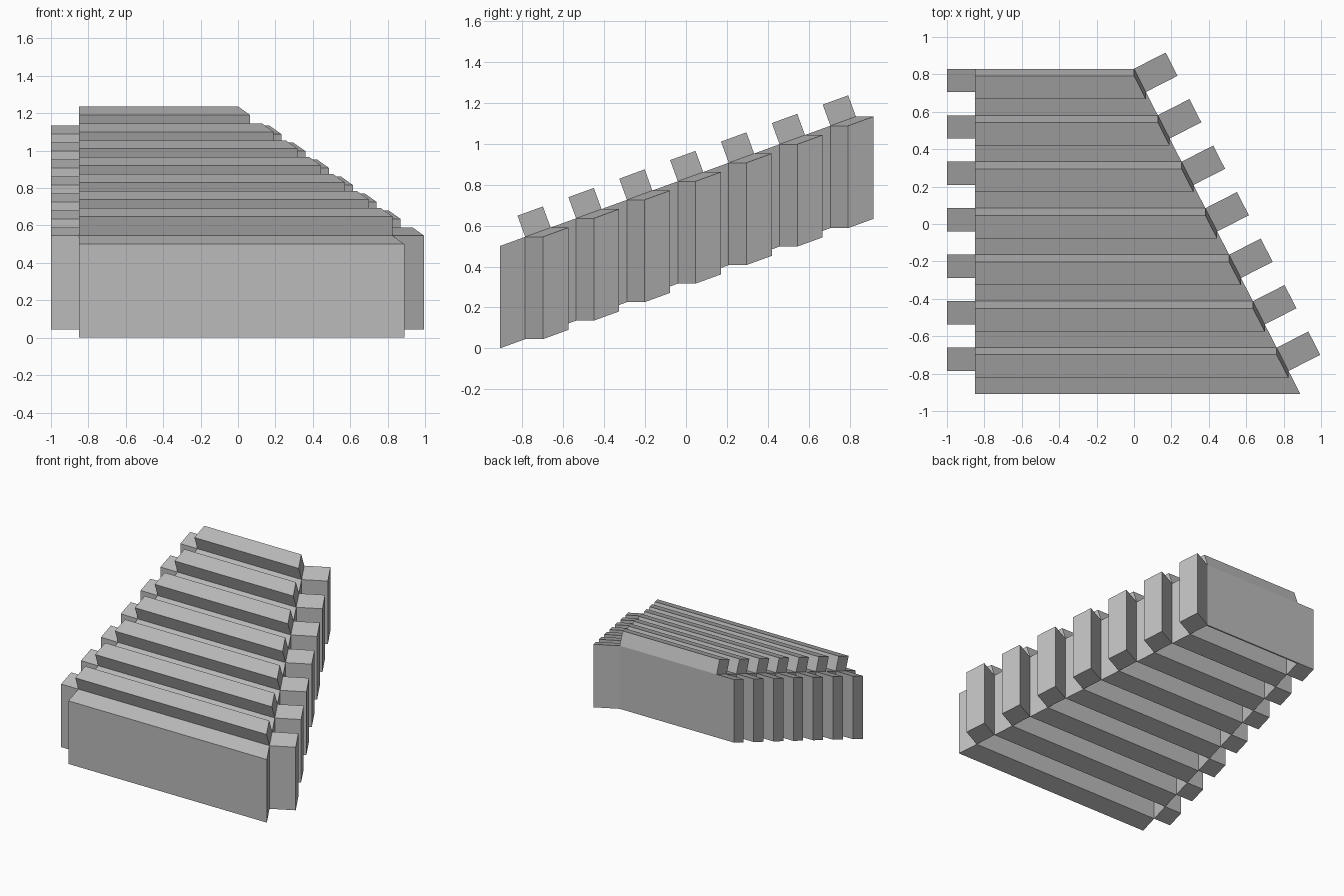
import bpy
import math
from mathutils import Vector

if "Cube" in bpy.data.objects:
    bpy.data.objects.remove(bpy.data.objects["Cube"], do_unlink=True)

# Main dimensions
FRONT, BACK = -0.91, 0.83
LEFT_EDGE, OUTER_EDGE = -0.85, -1.0
STEPS = 14
STEP = (BACK - FRONT) / STEPS
HEIGHT = 0.5
PITCH = math.radians(20)
RIB_HEIGHT = 0.11
WIDE = 0.89

grey = bpy.data.materials.new("plain grey")
grey.use_nodes = True
grey.diffuse_color = (0.5, 0.5, 0.5, 1)
grey.node_tree.nodes["Principled BSDF"].inputs["Base Color"].default_value = (0.5, 0.5, 0.5, 1)


def slant(y):
    """x of the slanted side at depth y."""
    return WIDE * (BACK - y) / (BACK - FRONT)


def floor(x, y):
    """Point on the sloping underside."""
    return Vector((x, y, (y - FRONT) * math.tan(PITCH)))


def prism(name, base, shift):
    """Four-sided block: a base outline swept along a vector."""
    verts = [Vector(p) for p in base] + [Vector(p) + shift for p in base]
    faces = [(3, 2, 1, 0), (4, 5, 6, 7)]
    faces += [(i, (i + 1) % 4, (i + 1) % 4 + 4, i + 4) for i in range(4)]
    mesh = bpy.data.meshes.new(name)
    mesh.from_pydata(verts, [], faces)
    mesh.materials.append(grey)
    obj = bpy.data.objects.new(name, mesh)
    bpy.context.collection.objects.link(obj)
    return obj


def strip(y0, y1):
    """Underside outline of the full-width body between two depths."""
    return [floor(LEFT_EDGE, y0), floor(slant(y0), y0),
            floor(slant(y1), y1), floor(LEFT_EDGE, y1)]


up = Vector((0, 0, HEIGHT))
slope_normal = Vector((0, -math.sin(PITCH), math.cos(PITCH)))
side_normal = Vector((BACK - FRONT, WIDE, 0)).normalized()

for i in range(STEPS // 2):
    y0 = FRONT + 2 * i * STEP
    y1 = y0 + STEP
    y2 = y1 + STEP
    n = i + 1

    # Solid body section, followed by a slot open underneath
    prism(f"body_section_{n}", strip(y0, y1), up)

    # Raised rib roofing the slot
    prism(f"top_rib_{n}", [p + up for p in strip(y1, y2)], slope_normal * RIB_HEIGHT)

    # Straight buttress
    prism(f"right_buttress_{n}",
          [floor(OUTER_EDGE, y1), floor(LEFT_EDGE, y1),
           floor(LEFT_EDGE, y2), floor(OUTER_EDGE, y2)], up)

    # Buttress square to the slanted side
    a, b = floor(slant(y1), y1), floor(slant(y2), y2)
    out = side_normal * 0.19
    prism(f"left_buttress_{n}", [a, a + out, b + out, b], up)

# Thin wall closing the last slot
prism("back_wall", strip(BACK - 0.008, BACK), up)
